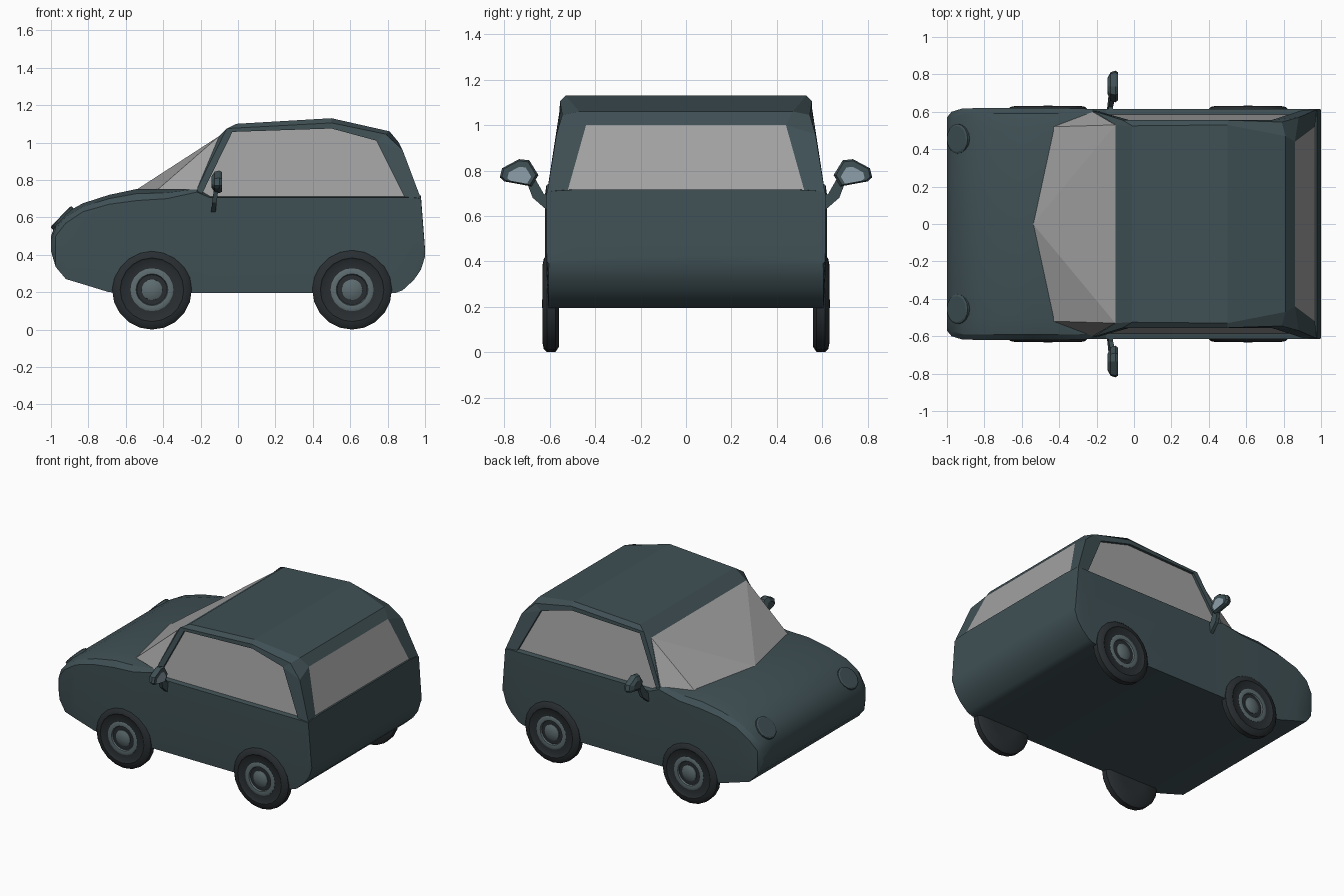
import bpy, bmesh, math
from mathutils import Vector, Matrix

if "Cube" in bpy.data.objects:
    bpy.data.objects.remove(bpy.data.objects["Cube"])


def material(name, r, g, b):
    m = bpy.data.materials.new(name)
    m.diffuse_color = (r, g, b, 1)
    m.use_nodes = True
    m.node_tree.nodes["Principled BSDF"].inputs["Base Color"].default_value = m.diffuse_color
    return m


PAINT = material("paint", .05, .08, .09)
RUBBER = material("rubber", .022, .027, .03)
RIM = material("rim", .11, .15, .16)
GLASS = material("glass", .36, .36, .36)
SILVER = material("silver", .27, .35, .4)


def make(name, verts, faces, mat, mirror=False, smooth=None):
    """Mesh from points; mirror adds the copy across y = 0 and welds it."""
    bm = bmesh.new()
    for s in ((1, -1) if mirror else (1,)):
        vs = [bm.verts.new((x, y * s, z)) for x, y, z in verts]
        for f in faces:
            bm.faces.new([vs[i] for i in (f if s == 1 else f[::-1])])
    bmesh.ops.remove_doubles(bm, verts=bm.verts, dist=1e-4)
    bmesh.ops.recalc_face_normals(bm, faces=bm.faces)
    me = bpy.data.meshes.new(name)
    bm.to_mesh(me)
    bm.free()
    me.materials.append(mat)
    ob = bpy.data.objects.new(name, me)
    bpy.context.collection.objects.link(ob)
    if smooth:
        bpy.ops.object.select_all(action='DESELECT')
        ob.select_set(True)
        bpy.context.view_layer.objects.active = ob
        bpy.ops.object.shade_smooth_by_angle(angle=math.radians(smooth))
    return ob


def strip(a, b, n, closed=False):
    """Quads joining two rows of n points starting at indices a and b."""
    return [(a + i, a + (i + 1) % n, b + (i + 1) % n, b + i)
            for i in range(n if closed else n - 1)]


# Lower body: sections along x (x, bottom, shoulder, top, half width)
sections = [(-1, .42, .45, .50, .57), (-.975, .335, .50, .565, .60),
            (-.92, .27, .57, .625, .617), (-.83, .243, .63, .675, .62),
            (-.69, .2, .67, .72, .62), (-.54, .195, .69, .752, .62),
            (-.38, .195, .70, .752, .62), (-.22, .195, .735, .765, .615),
            (-.15, .195, .705, .718, .615), (.84, .195, .705, .718, .615),
            (.88, .21, .705, .718, .615), (.94, .265, .705, .718, .615),
            (.978, .32, .70, .716, .615), (1, .39, .42, .43, .613)]
verts = []
for x, zb, zs, zt, w in sections:
    verts += [(x, 0, zt), (x, .8 * w, zt), (x, .955 * w, .6 * zt + .4 * zs), (x, w, zs),
              (x, w, zb + .3 * (zs - zb)), (x, .985 * w, zb), (x, 0, zb)]
faces = [f for k in range(len(sections) - 1) for f in strip(7 * k, 7 * k + 7, 7)]
last = 7 * (len(sections) - 1)
faces += [tuple(range(7)), tuple(range(last, last + 7))]
make("lower_body", verts, faces, PAINT, True, 25)

# Cabin frame: roof edge, door frame edge, window edge, recessed window edge
roof = [(-.1, .53, 1.035), (-.01, .525, 1.1), (.5, .53, 1.13),
        (.81, .47, 1.06), (.86, .44, 1.0), (.967, .52, .715)]
frame = [(-.22, .605, .75), (-.06, .555, 1.075), (.5, .555, 1.105),
         (.79, .545, 1.045), (.88, .57, .96), (.978, .612, .7)]
window = [(-.2, .605, .71), (-.03, .557, 1.057), (.5, .555, 1.075),
          (.74, .557, 1.01), (.89, .605, .71)]
recess = [(x, y - .018, z) for x, y, z in window]
middle = [(x, 0, z) for x, y, z in roof[:5]]
verts = roof + frame + window + recess + middle
faces = strip(0, 6, 6) + strip(12, 17, 5) + strip(0, 22, 5)
faces += strip(6, 12, 4) + [(9, 10, 15), (10, 11, 16, 15)]
make("cabin_frame", verts, faces, PAINT, True)

# Windows
make("side_windows", recess, [tuple(range(5))], GLASS, True)
make("rear_window", [roof[4], roof[5], (.967, 0, .715), (.86, 0, 1.0)],
     [(0, 1, 2, 3)], GLASS, True)
make("windscreen", [(-.54, 0, .75), (-.43, .52, .748), (-.22, .6, .75), roof[0], (-.1, 0, 1.035)],
     [(0, 3, 4), (0, 1, 3), (1, 2, 3)], GLASS, True)


def lathe(name, cx, side, profile, mat, n=20):
    """Spin (radius, y) profile points about a wheel axle."""
    verts = []
    for r, y in profile:
        verts += [(cx + r * math.cos(2 * math.pi * i / n), side * y,
                   .213 + r * math.sin(2 * math.pi * i / n)) for i in range(n)]
    faces = [f for k in range(len(profile) - 1) for f in strip(n * k, n * k + n, n, True)]
    faces += [tuple(range(n)), tuple(range(len(verts) - n, len(verts)))]
    make(name, verts, faces, mat, smooth=35)


# Wheels
for axle, cx in (("front", -.46), ("rear", .61)):
    for label, side in (("left", 1), ("right", -1)):
        tag = f"{axle}_{label}"
        lathe(tag + "_tyre", cx, side, [(.1, .56), (.19, .56), (.213, .575), (.213, .613),
              (.2, .626), (.17, .632), (.16, .626), (.115, .626), (.1, .612)], RUBBER)
        lathe(tag + "_rim", cx, side, [(.115, .60), (.115, .627), (.105, .631),
              (.085, .629), (.08, .616)], RIM)
        lathe(tag + "_rim_recess", cx, side, [(.082, .60), (.082, .618)], RUBBER)
        lathe(tag + "_hub", cx, side, [(.056, .60), (.055, .622), (.035, .631), (.01, .634)], RIM)

# Door mirrors: tapered housing, glass and stalk, outlines in (y, z)
outline = [(.65, .78), (.69, .845), (.735, .85), (.81, .81), (.82, .77), (.80, .752), (.68, .73)]


def ring(x, scale):
    return [(x, .74 + (y - .74) * scale, .788 + (z - .788) * scale) for y, z in outline]


verts = ring(-.085, .88) + ring(-.1, 1) + ring(-.125, .9) + ring(-.142, .5)
faces = [f for k in (0, 7, 14) for f in strip(k, k + 7, 7, True)]
make("mirror_housings", verts, faces + [tuple(range(7)), tuple(range(21, 28))], PAINT, True)
make("mirror_glass", [(x, y - .003, z - .01) for x, y, z in ring(-.083, .62)],
     [tuple(range(7))], SILVER, True)
arm = [(.60, .615), (.60, .70), (.625, .695), (.665, .765), (.70, .745), (.675, .68)]
verts = [(-.145 + (z - .62) * .12 + dx, y, z) for dx in (0, .024) for y, z in arm]
make("mirror_stalks", verts, strip(0, 6, 6, True) + [tuple(range(6)), tuple(range(6, 12))],
     PAINT, True)

# Headlamps: shallow discs lying on the nose
tilt = Matrix.Rotation(math.radians(-46), 3, 'Y')
verts = []
for r, h in ((.08, -.02), (.08, .004), (.07, .009)):
    for i in range(16):
        a = 2 * math.pi * i / 16
        verts.append(Vector((-.942, .455, .599)) + tilt @ Vector((r * math.cos(a), r * math.sin(a), h)))
faces = strip(0, 16, 16, True) + strip(16, 32, 16, True) + [tuple(range(16)), tuple(range(32, 48))]
make("headlamps", verts, faces, PAINT, True)
